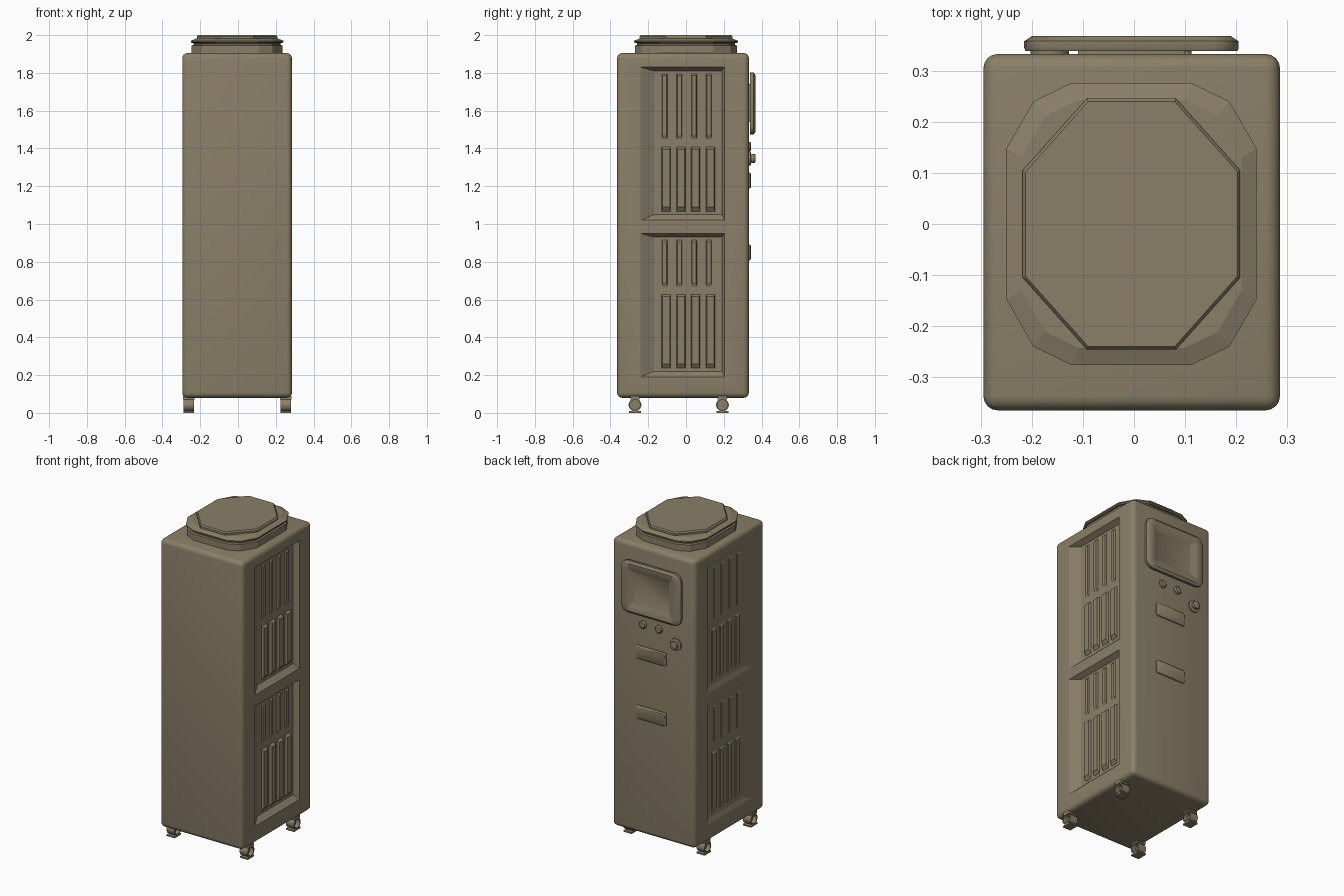
import bpy, bmesh, math
from mathutils import Vector

if "Cube" in bpy.data.objects:
    bpy.data.objects.remove(bpy.data.objects["Cube"])

mat = bpy.data.materials.new("warm taupe")
mat.diffuse_color = (0.255, 0.212, 0.138, 1)
mat.use_nodes = True
mat.node_tree.nodes["Principled BSDF"].inputs["Base Color"].default_value = mat.diffuse_color


def finish(name, bm, smooth=True):
    bmesh.ops.recalc_face_normals(bm, faces=bm.faces)
    me = bpy.data.meshes.new(name)
    bm.to_mesh(me)
    bm.free()
    me.materials.append(mat)
    ob = bpy.data.objects.new(name, me)
    bpy.context.collection.objects.link(ob)
    bpy.context.view_layer.objects.active = ob
    ob.select_set(True)
    if smooth:
        bpy.ops.object.shade_smooth_by_angle(angle=math.radians(35))
    ob.select_set(False)
    return ob


def box(name, lo, hi, bevel=0, seg=1):
    bm = bmesh.new()
    bmesh.ops.create_cube(bm, size=1)
    for v in bm.verts:
        v.co = [(a + b) / 2 + c * (b - a) for a, b, c in zip(lo, hi, v.co)]
    if bevel:
        bmesh.ops.bevel(bm, geom=bm.edges[:], offset=bevel, segments=seg,
                        profile=0.5, affect='EDGES')
    return finish(name, bm)


def loft(name, loops, smooth=True):
    """Skin a stack of equal-length loops and cap both ends."""
    bm = bmesh.new()
    rows = [[bm.verts.new(p) for p in loop] for loop in loops]
    n = len(rows[0])
    for a, b in zip(rows, rows[1:]):
        for i in range(n):
            j = (i + 1) % n
            bm.faces.new((a[i], a[j], b[j], b[i]))
    bm.faces.new(rows[0])
    bm.faces.new(rows[-1])
    return finish(name, bm, smooth)


def rounded(cx, cz, w, h, r, y, n=5):
    """Rounded rectangle loop facing y."""
    pts = []
    for k, (sx, sz) in enumerate(((1, 1), (-1, 1), (-1, -1), (1, -1))):
        for i in range(n):
            t = math.pi / 2 * (k + i / (n - 1))
            pts.append((cx + sx * (w / 2 - r) + r * math.cos(t), y,
                        cz + sz * (h / 2 - r) + r * math.sin(t)))
    return pts


def disc(cx, cz, r, y, n=16):
    return [(cx + r * math.cos(2 * math.pi * i / n), y,
             cz + r * math.sin(2 * math.pi * i / n)) for i in range(n)]


# Cabinet
cabinet = box("cabinet", (-0.295, -0.365, 0.08), (0.286, 0.333, 1.905), 0.028, 4)


def rect_x(x, y0, y1, z0, z1):
    return [(x, y0, z0), (x, y1, z0), (x, y1, z1), (x, y0, z1)]


# Sloped side recesses, two per side, shallower on the left
sides = (("right", 0.286, 1, 0.032), ("left", -0.295, -1, 0.010))
halves = (("lower", 0.19, 0.95, 0.63), ("upper", 1.02, 1.83, 1.41))
for side, x, s, depth in sides:
    for half, z0, z1, step in halves:
        cut = loft("recess_cutter", [
            rect_x(x + s * 0.01, -0.25, 0.215, z0 - 0.01, z1 + 0.01),
            rect_x(x, -0.24, 0.205, z0, z1),
            rect_x(x - s * depth, -0.17, 0.19, z0 + 0.03, z1 - 0.02)], False)
        cut.hide_render = True
        mod = cabinet.modifiers.new("recess", 'BOOLEAN')
        mod.operation = 'DIFFERENCE'
        mod.solver = 'EXACT'
        mod.object = cut
        bpy.context.view_layer.objects.active = cabinet
        bpy.ops.object.modifier_apply(modifier=mod.name)
        bpy.data.objects.remove(cut)

        # Vertical ribs with a step part way up
        xf = x - s * depth
        for i in range(4):
            y = -0.13 + i * 0.078
            for part, a, b, w, t in (("rib_low", z0 + 0.04, step, 0.05, 0.5),
                                     ("rib_high", step + 0.03, z1 - 0.03, 0.034, 0.3)):
                loft(f"{side}_{half}_{part}_{i}", [
                    rect_x(xf - s * 0.005, y, y + w, a, b),
                    rect_x(xf + s * depth * t, y + 0.006, y + w - 0.006,
                           a + 0.03, b - 0.015)], False)


# Lid neck, rim and raised octagonal cover
def ring(k, z):
    half = [(0.245, 0.148), (0.192, 0.24), (0.118, 0.276)]
    q = half + [(-a, b) for a, b in reversed(half)]
    q += [(-a, -b) for a, b in q]
    q.sort(key=lambda p: math.atan2(p[1], p[0]))
    return [(-0.005 + a * k, b * k, z) for a, b in q]


def octagon(k, z):
    q = [(0.213, 0.105), (0.087, 0.246), (-0.087, 0.246), (-0.213, 0.105)]
    q += [(-a, -b) for a, b in q]
    return [(-0.005 + a * k, b * k, z) for a, b in q]


loft("lid_neck", [ring(0.98, 1.89), ring(0.98, 1.945), ring(0.94, 1.948),
                  ring(0.94, 1.956), ring(0.96, 1.96)], False)
loft("lid_rim", [ring(0.97, 1.957), ring(1, 1.963), ring(1, 1.97), ring(0.88, 1.982)], False)
loft("lid_cover", [octagon(1, 1.965), octagon(1, 1.992), octagon(0.975, 2.0)], False)

# Display on the back: rounded frame around a sunken screen
box("display_mount", (-0.11, 0.325, 1.54), (0.10, 0.345, 1.74))
c = (-0.005, 1.638)
loft("display", [rounded(*c, 0.415, 0.325, 0.05, 0.339),
                 rounded(*c, 0.42, 0.33, 0.05, 0.345),
                 rounded(*c, 0.42, 0.33, 0.05, 0.358),
                 rounded(*c, 0.39, 0.30, 0.042, 0.368),
                 rounded(*c, 0.30, 0.232, 0.012, 0.366),
                 rounded(*c, 0.25, 0.195, 0.006, 0.352)])

# Buttons and knob
for i, bx in enumerate((0.066, -0.045)):
    loft(f"button_{i}", [disc(bx, 1.41, 0.025, 0.325), disc(bx, 1.41, 0.025, 0.338),
                         disc(bx, 1.41, 0.018, 0.345)])
loft("knob", [disc(-0.165, 1.347, r, y) for r, y in
              ((0.038, 0.325), (0.038, 0.342), (0.022, 0.345),
               (0.024, 0.352), (0.024, 0.364), (0.018, 0.368))])

# Slots below the controls
for name, z in (("upper_plate", 1.23), ("lower_plate", 0.85)):
    loft(name, [rounded(0.008, z, 0.21, 0.085, 0.01, 0.325),
                rounded(0.008, z, 0.21, 0.085, 0.01, 0.338),
                rounded(0.008, z, 0.195, 0.07, 0.008, 0.344)])

# Casters: hollow roller, fork top and foot plate
for cx in (-0.26, 0.252):
    for cy in (-0.27, 0.193):
        def circ(r, x, n=20):
            return [(x, cy + r * math.cos(2 * math.pi * i / n),
                     0.042 + r * math.sin(2 * math.pi * i / n)) for i in range(n)]
        a, b, m = cx - 0.028, cx + 0.028, cx
        loft("caster_wheel", [circ(0.027, m - 0.002), circ(0.027, a), circ(0.034, a),
                              circ(0.034, b), circ(0.027, b), circ(0.027, m + 0.002)])
        box("caster_top", (cx - 0.03, cy - 0.025, 0.07), (cx + 0.03, cy + 0.025, 0.09))
        box("caster_foot", (cx - 0.028, cy - 0.032, 0.0), (cx + 0.028, cy + 0.032, 0.009))
